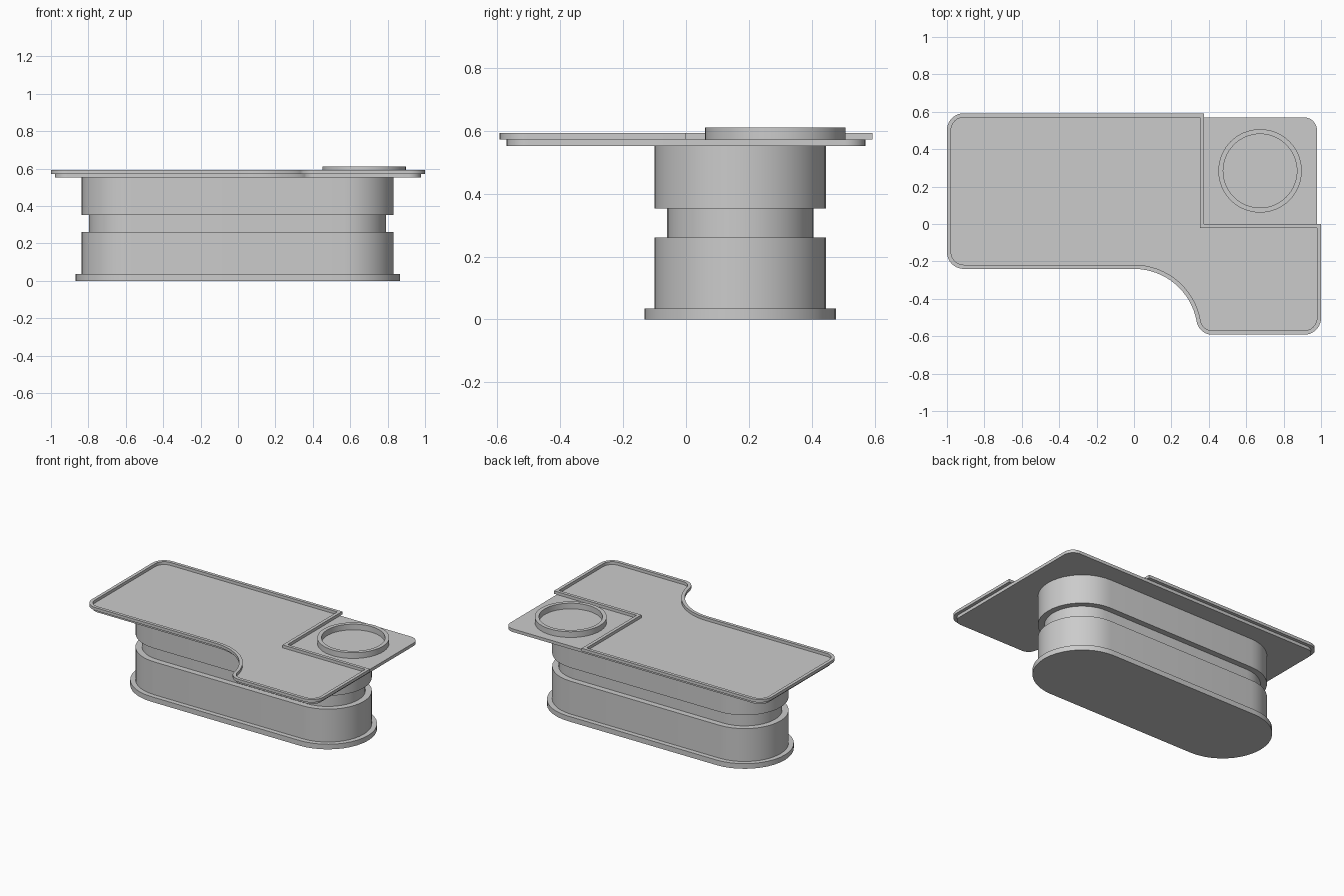
import bpy, bmesh
from math import cos, sin, pi, radians, sqrt, atan2, degrees

if "Cube" in bpy.data.objects:
    bpy.data.objects.remove(bpy.data.objects["Cube"])


def arc(cx, cy, r, a0, a1, n=10):
    return [(cx + r * cos(radians(a0 + (a1 - a0) * i / n)),
             cy + r * sin(radians(a0 + (a1 - a0) * i / n))) for i in range(n + 1)]


def finish(name, bm):
    bmesh.ops.recalc_face_normals(bm, faces=bm.faces)
    me = bpy.data.meshes.new(name)
    bm.to_mesh(me)
    bm.free()
    ob = bpy.data.objects.new(name, me)
    bpy.context.collection.objects.link(ob)
    bpy.ops.object.select_all(action='DESELECT')
    ob.select_set(True)
    bpy.context.view_layer.objects.active = ob
    bpy.ops.object.shade_smooth_by_angle(angle=radians(30))
    return ob


def loop(bm, pts, z):
    return [bm.verts.new((x, y, z)) for x, y in pts]


def bridge(bm, a, b):
    n = len(a)
    for i in range(n):
        j = (i + 1) % n
        bm.faces.new((a[i], a[j], b[j], b[i]))


def prism(name, pts, z0, z1):
    bm = bmesh.new()
    a, b = loop(bm, pts, z0), loop(bm, pts, z1)
    bridge(bm, a, b)
    bm.faces.new(a[::-1])
    bm.faces.new(b)
    return finish(name, bm)


def hollow(name, outer, inner, z0, z1):
    bm = bmesh.new()
    loops = [loop(bm, outer, z0), loop(bm, outer, z1),
             loop(bm, inner, z1), loop(bm, inner, z0)]
    for i in range(4):
        bridge(bm, loops[i], loops[(i + 1) % 4])
    return finish(name, bm)


def stadium(r):
    h, cx, cy = 0.5625, -0.0025, 0.1725
    return arc(cx + h, cy, r, -90, 90, 20) + arc(cx - h, cy, r, 90, 270, 20)


def counter_outline(d, notch=True):
    """Counter edge moved inward by d, with or without the back right notch."""
    Y, R, S, C = 0.592, 0.09, 0.085, 0.34
    sy = -Y + S
    dy = sy + 0.58
    sx = sqrt((C + S) ** 2 - dy ** 2)
    t = degrees(atan2(dy, sx))
    if notch:
        pts = [(1 - d, -d), (0.375 - d, -d), (0.375 - d, Y - d)]
    else:
        pts = arc(1 - R, Y - R, R - d, 0, 90)
    pts += arc(-1 + R, Y - R, R - d, 90, 180)
    pts += arc(-1 + R, -0.24 + R, R - d, 180, 270)
    pts += arc(0, -0.58, C + d, 90, t, 16)
    pts += arc(sx, sy, S - d, 180 + t, 270)[1 if d < 0 else 0:]
    pts += arc(1 - R, -Y + R, R - d, 270, 360)
    return pts


# Pedestal: plinth, two bodies and a recessed band
for name, r, z0, z1 in (("plinth", 0.305, 0, 0.035),
                        ("lower_body", 0.2725, 0.035, 0.26),
                        ("recessed_band", 0.2325, 0.26, 0.352),
                        ("upper_body", 0.2725, 0.352, 0.551)):
    prism(name, stadium(r), z0, z1)

# Counter plate and the raised edge around the main work area
prism("counter_plate", counter_outline(0.022, False), 0.551, 0.572)
hollow("counter_rim", counter_outline(0), counter_outline(0.022), 0.572, 0.592)

# Round raised ring on the back right corner
circle = lambda r: arc(0.674, 0.284, r, 0, 360, 64)[:-1]
hollow("round_ring", circle(0.223), circle(0.197), 0.572, 0.611)
